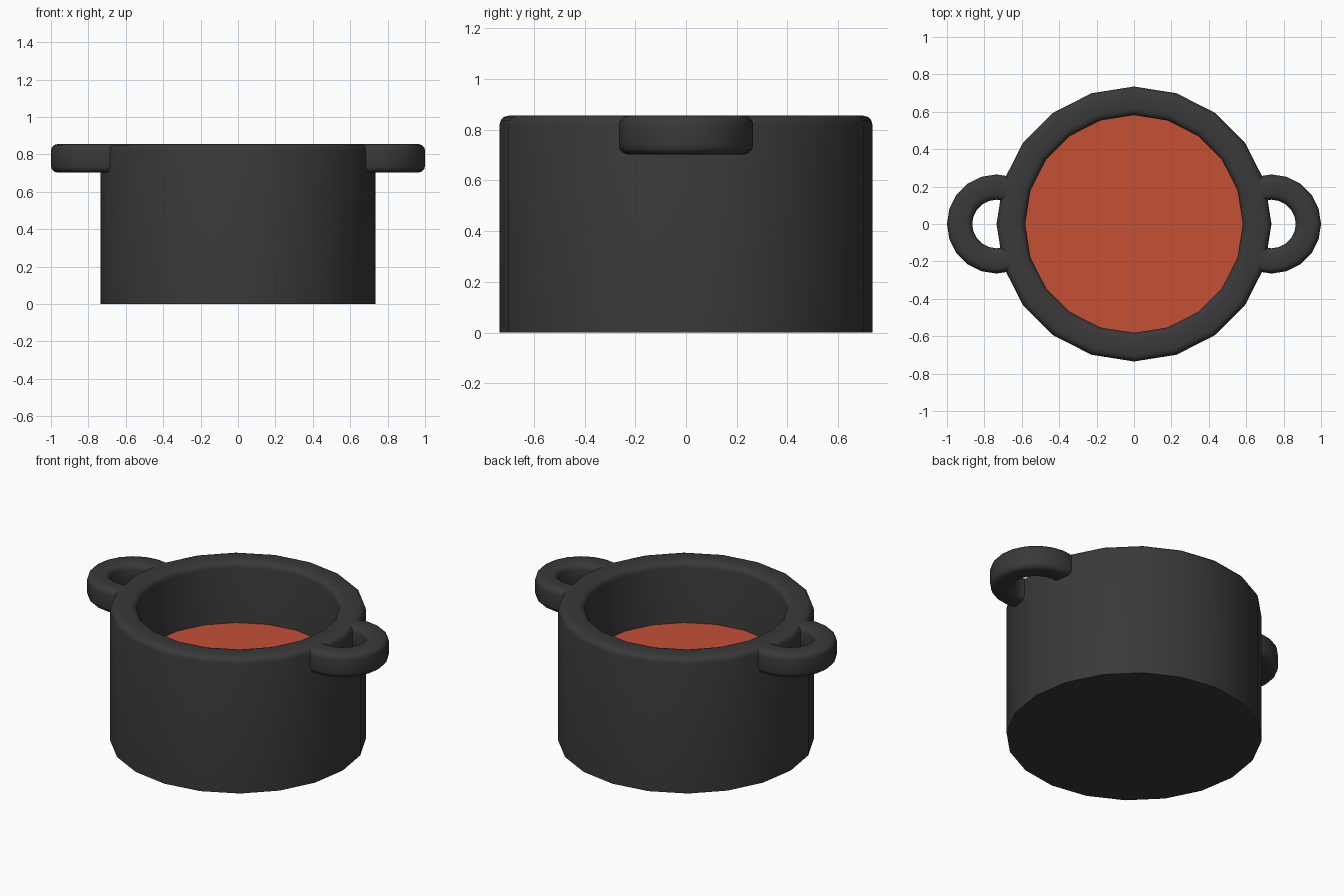
import bpy, bmesh
from math import cos, sin, pi, radians
from mathutils import Vector

cube = bpy.data.objects.get("Cube")
if cube:
    bpy.data.objects.remove(cube, do_unlink=True)

SIDES = 20
STEP = 2 * pi / SIDES
OUTER, INNER, HEIGHT = 0.735, 0.582, 0.855
BEVEL = 0.035
SOUP_LEVEL = 0.47


def material(name, color):
    mat = bpy.data.materials.new(name)
    mat.use_nodes = True
    mat.diffuse_color = color
    mat.node_tree.nodes["Principled BSDF"].inputs["Base Color"].default_value = color
    return mat


def corner(x, z, quadrant, size=BEVEL, segments=3):
    """Rounded profile corner; quadrant 0 is outer top, counted counterclockwise."""
    sx = 1 if quadrant in (0, 3) else -1
    sz = 1 if quadrant in (0, 1) else -1
    cx, cz = x - sx * size, z - sz * size
    angles = [(quadrant + i / segments) * pi / 2 for i in range(segments + 1)]
    return [(cx + size * cos(a), cz + size * sin(a)) for a in angles]


def lathe(name, profile, mat, center=(0, 0, 0), start=0, steps=SIDES, closed=False):
    """Sweep an (r, z) profile about the vertical through center."""
    bm = bmesh.new()
    verts = [bm.verts.new((r * cos(start), r * sin(start), z)) for r, z in profile]
    edges = [bm.edges.new(pair) for pair in zip(verts, verts[1:])]
    if closed:
        edges.append(bm.edges.new((verts[-1], verts[0])))
    bmesh.ops.spin(bm, geom=verts + edges, cent=(0, 0, 0), axis=(0, 0, 1),
                   angle=steps * STEP, steps=steps)
    bmesh.ops.remove_doubles(bm, verts=bm.verts, dist=0.0005)
    bmesh.ops.holes_fill(bm, edges=[e for e in bm.edges if e.is_boundary], sides=0)
    bmesh.ops.recalc_face_normals(bm, faces=bm.faces)
    bmesh.ops.translate(bm, verts=bm.verts, vec=Vector(center))
    mesh = bpy.data.meshes.new(name)
    bm.to_mesh(mesh)
    bm.free()
    mesh.materials.append(mat)
    obj = bpy.data.objects.new(name, mesh)
    bpy.context.collection.objects.link(obj)
    bpy.ops.object.select_all(action='DESELECT')
    obj.select_set(True)
    bpy.context.view_layer.objects.active = obj
    bpy.ops.object.shade_smooth_by_angle(angle=radians(40))
    return obj


iron = material("dark iron", (0.041, 0.041, 0.041, 1))
broth = material("tomato red", (0.56, 0.08, 0.036, 1))

# Pot body with thick rounded rim and hollow inside
inner_lip = [(2 * INNER - r, z) for r, z in reversed(corner(INNER, HEIGHT, 0))]
body = [(0, 0), (OUTER, 0)] + corner(OUTER, HEIGHT, 0) + inner_lip
body += [(INNER, 0.12), (0, 0.12)]
lathe("pot_body", body, iron)

# Soup filling, a solid disc inside the walls
soup = [(0, 0.13), (INNER, 0.13), (INNER, SOUP_LEVEL), (0, SOUP_LEVEL)]
lathe("soup", soup, broth)

# Rounded ring handles whose ends sink into the wall
RING_OUT, RING_IN, RING_LOW = 0.265, 0.13, 0.703
section = (corner(RING_OUT, HEIGHT, 0) + corner(RING_IN, HEIGHT, 1)
           + corner(RING_IN, RING_LOW, 2) + corner(RING_OUT, RING_LOW, 3))
for name, side, facing in (("left_handle", 1, 0), ("right_handle", -1, pi)):
    lathe(name, section, iron, center=(side * OUTER, 0, 0),
          start=facing - 7 * STEP, steps=14, closed=True)
